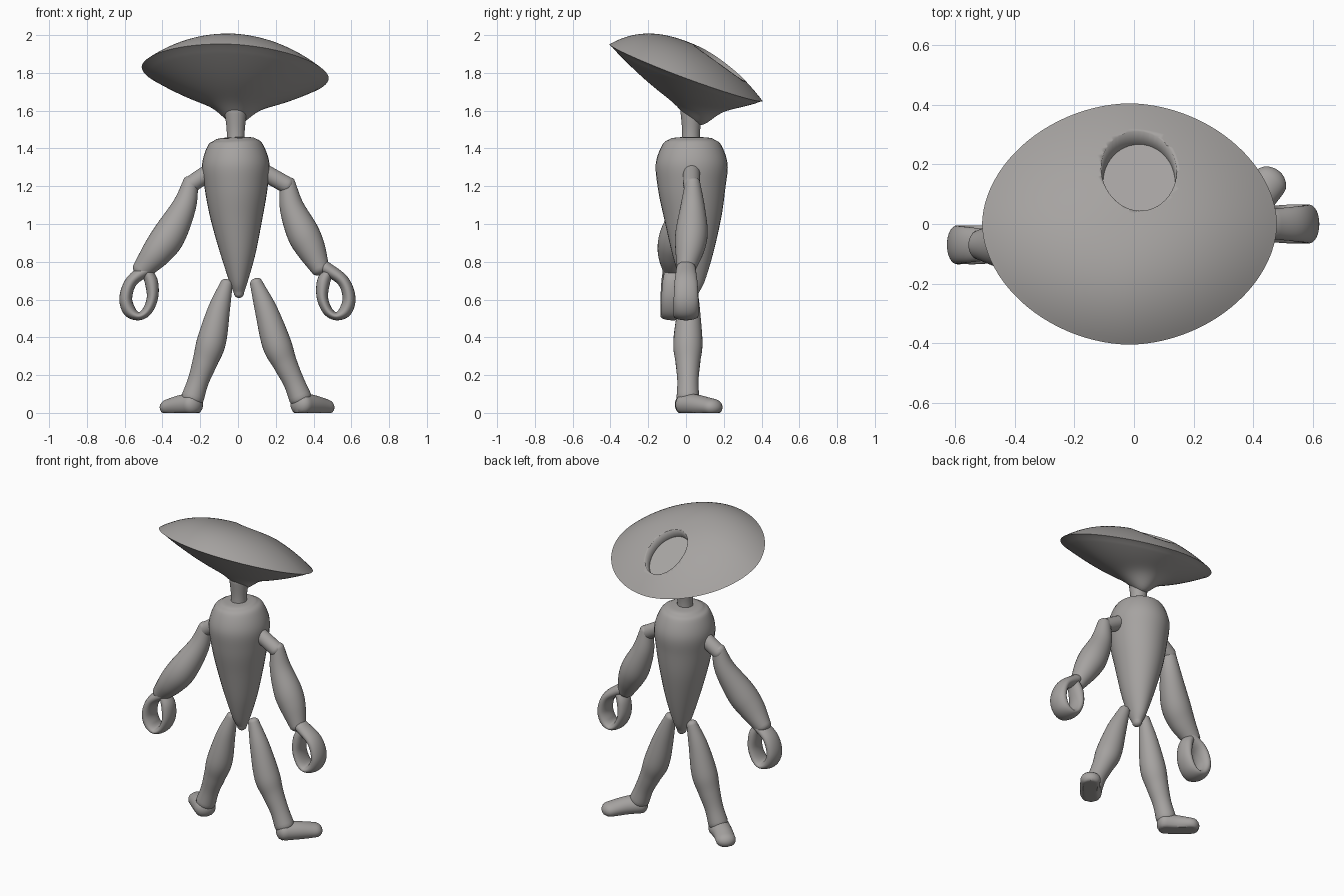
import bpy, bmesh, math
from mathutils import Vector, Matrix

if "Cube" in bpy.data.objects:
    bpy.data.objects.remove(bpy.data.objects["Cube"])

grey = bpy.data.materials.new("warm grey")
grey.diffuse_color = (0.38, 0.365, 0.355, 1)
grey.use_nodes = True
grey.node_tree.nodes["Principled BSDF"].inputs["Base Color"].default_value = grey.diffuse_color


def finish(name, bm, angle=40):
    bmesh.ops.recalc_face_normals(bm, faces=bm.faces)
    me = bpy.data.meshes.new(name)
    bm.to_mesh(me)
    bm.free()
    ob = bpy.data.objects.new(name, me)
    bpy.context.collection.objects.link(ob)
    me.materials.append(grey)
    bpy.ops.object.select_all(action='DESELECT')
    ob.select_set(True)
    bpy.context.view_layer.objects.active = ob
    bpy.ops.object.shade_smooth_by_angle(angle=math.radians(angle))
    return ob


def spline(pts, sub=6):
    """Catmull-Rom through points (x, y, z, r_ref, r_side)."""
    p = [Vector(q) for q in pts]
    p = [p[0] * 2 - p[1]] + p + [p[-1] * 2 - p[-2]]
    out = []
    for a, b, c, d in zip(p, p[1:], p[2:], p[3:]):
        for i in range(sub):
            t = i / sub
            out.append(0.5 * (2 * b + (c - a) * t + (2 * a - 5 * b + 4 * c - d) * t * t
                              + (3 * b - a - 3 * c + d) * t ** 3))
    return out + [p[-2]]


def tube(name, pts, ref=(0, 1, 0), caps=(0.7, 0.7), n=32):
    """Rounded limb with elliptical sections; r_ref runs along ref."""
    pts = [q if len(q) == 5 else (*q, q[3]) for q in pts]
    s = spline(pts)
    cen = [Vector(q[:3]) for q in s]
    tan = [(cen[min(i + 1, len(s) - 1)] - cen[max(i - 1, 0)]).normalized() for i in range(len(s))]
    rings = [(cen[i], tan[i], s[i][3], s[i][4]) for i in range(len(s))]

    def cap(ring, sign, f):
        c, t, a, b = ring
        return [(c + t * sign * f * min(a, b) * math.sin(w), t, a * math.cos(w), b * math.cos(w))
                for w in (math.radians(d) for d in (20, 40, 60, 75, 86))]

    rings = cap(rings[0], -1, caps[0])[::-1] + rings + cap(rings[-1], 1, caps[1])
    bm = bmesh.new()
    loops = []
    for c, t, a, b in rings:
        u = Vector(ref)
        u = (u - t * u.dot(t)).normalized()
        v = t.cross(u)
        loop = []
        for k in range(n):
            w = 2 * math.pi * k / n
            co = c + u * a * math.cos(w) + v * b * math.sin(w)
            co.z = max(co.z, 0)
            loop.append(bm.verts.new(co))
        loops.append(loop)
    for l, m in zip(loops, loops[1:]):
        for k in range(n):
            bm.faces.new((l[k], l[(k + 1) % n], m[(k + 1) % n], m[k]))
    bm.faces.new(loops[0])
    bm.faces.new(loops[-1])
    return finish(name, bm)


# Tilted saucer head: polar grid with a domed top and a conical underside
def head_point(r, w, side):
    c, s = math.cos(w), math.sin(w)
    e = 2 / 1.87
    x = -0.015 + 0.495 * r * math.copysign(abs(c) ** e, c)
    y = 0.405 * r * math.copysign(abs(s) ** e, s)
    z = 1.80 - 0.37 * y - 0.06 * x
    if side > 0:
        return x, y, z + 0.165 * (1 - r ** 2.3)
    nub = 0.075 * math.exp(-((x + 0.01) ** 2 + (y - 0.07) ** 2) / 0.09 ** 2)
    return x, y, z - (0.19 * (1 - r ** 1.5) + nub) * min(1, (1 - r) * 20)


N, R = 96, 24
bm = bmesh.new()
rim = [bm.verts.new(head_point(1, 2 * math.pi * k / N, 1)) for k in range(N)]
for side in (1, -1):
    prev = rim
    for i in range(R - 1, 0, -1):
        cur = [bm.verts.new(head_point(i / R, 2 * math.pi * k / N, side)) for k in range(N)]
        for k in range(N):
            bm.faces.new((prev[k], prev[(k + 1) % N], cur[(k + 1) % N], cur[k]))
        prev = cur
    tip = bm.verts.new(head_point(0, 0, side))
    for k in range(N):
        bm.faces.new((prev[k], prev[(k + 1) % N], tip))
head = finish("head", bm, 35)

# Round socket sunk into the back of the head
bm = bmesh.new()
place = (Matrix.Translation((0.017, 0.188, 1.867)) @ Matrix.Rotation(math.radians(-35), 4, 'X')
         @ Matrix.Diagonal((0.13, 0.168, 1, 1)))
bmesh.ops.create_cone(bm, cap_ends=True, segments=48, radius1=0.93, radius2=1.03, depth=0.17, matrix=place)
cutter = finish("socket_cutter", bm)
cutter.hide_render = True
mod = head.modifiers.new("socket", 'BOOLEAN')
mod.operation = 'DIFFERENCE'
mod.solver = 'EXACT'
mod.object = cutter
bpy.context.view_layer.objects.active = head
bpy.ops.object.modifier_apply(modifier="socket")
bpy.data.objects.remove(cutter)

# Neck and teardrop body
tube("neck", [(-0.012, 0.025, 1.42, 0.048), (-0.012, 0.027, 1.5, 0.048), (-0.012, 0.03, 1.6, 0.06)])
tube("body", [(-0.015, 0.03, 1.45, 0.115, 0.105), (-0.014, 0.03, 1.42, 0.155, 0.145),
              (-0.012, 0.03, 1.32, 0.19, 0.178), (-0.01, 0.03, 1.2, 0.18, 0.168),
              (-0.008, 0.035, 1.05, 0.155, 0.142), (0, 0.035, 0.85, 0.11, 0.095),
              (0.003, 0.035, 0.7, 0.065, 0.05), (0.005, 0.035, 0.635, 0.032, 0.027)], caps=(0.1, 1))

# Shoulder pegs and arms
tube("left_shoulder", [(-0.13, 0.025, 1.29, 0.045), (-0.19, 0.025, 1.25, 0.045), (-0.255, 0.02, 1.205, 0.045)])
tube("right_shoulder", [(0.11, 0.03, 1.29, 0.045), (0.18, 0.03, 1.25, 0.045), (0.26, 0.03, 1.205, 0.045)])
tube("left_arm", [(-0.25, 0.02, 1.225, 0.04), (-0.283, 0, 1.1, 0.063), (-0.362, -0.05, 0.945, 0.087),
                  (-0.43, -0.07, 0.85, 0.08), (-0.51, -0.07, 0.755, 0.053)])
tube("right_arm", [(0.262, 0.035, 1.22, 0.04), (0.285, 0.035, 1.09, 0.065), (0.34, 0.03, 0.96, 0.085),
                   (0.385, 0.02, 0.87, 0.078), (0.435, 0, 0.765, 0.05)])

# Curled band hands, mirrored
ring = [(0.46, 0.77, 0.05, 0.035), (0.555, 0.70, 0.06, 0.032), (0.588, 0.61, 0.065, 0.034),
        (0.568, 0.54, 0.065, 0.034), (0.52, 0.512, 0.065, 0.022), (0.475, 0.54, 0.062, 0.026),
        (0.447, 0.61, 0.06, 0.03), (0.452, 0.69, 0.055, 0.035), (0.475, 0.745, 0.045, 0.03)]
for name, sx, dx, y in (("right_hand", 1, 0, 0), ("left_hand", -1, -0.006, -0.07)):
    tube(name, [(sx * x + dx, y, z, a, b) for x, z, a, b in ring])

# Legs
tube("left_leg", [(-0.06, 0.025, 0.685, 0.033), (-0.1, 0.015, 0.55, 0.058), (-0.14, 0.01, 0.38, 0.077),
                  (-0.175, 0.01, 0.27, 0.066), (-0.21, 0.01, 0.17, 0.056), (-0.24, 0.01, 0.08, 0.06)])
tube("right_leg", [(0.095, 0.025, 0.69, 0.033), (0.15, 0.015, 0.54, 0.06), (0.205, 0.01, 0.365, 0.077),
                   (0.25, 0.01, 0.26, 0.064), (0.295, 0.01, 0.165, 0.056), (0.33, 0.01, 0.08, 0.06)])

# Feet turned outward, flattened on the ground
for name, sx, x0, y1 in (("left_foot", -1, 0.24, 0.1), ("right_foot", 1, 0.335, 0.14)):
    tube(name, [(sx * x0, 0, 0.045, 0.06, 0.065),
                (sx * (x0 + 0.06), y1 * 0.45, 0.04, 0.055, 0.06),
                (sx * (x0 + 0.12), y1, 0.03, 0.045, 0.06)], ref=(0, 0, 1), caps=(0.8, 1.1))
